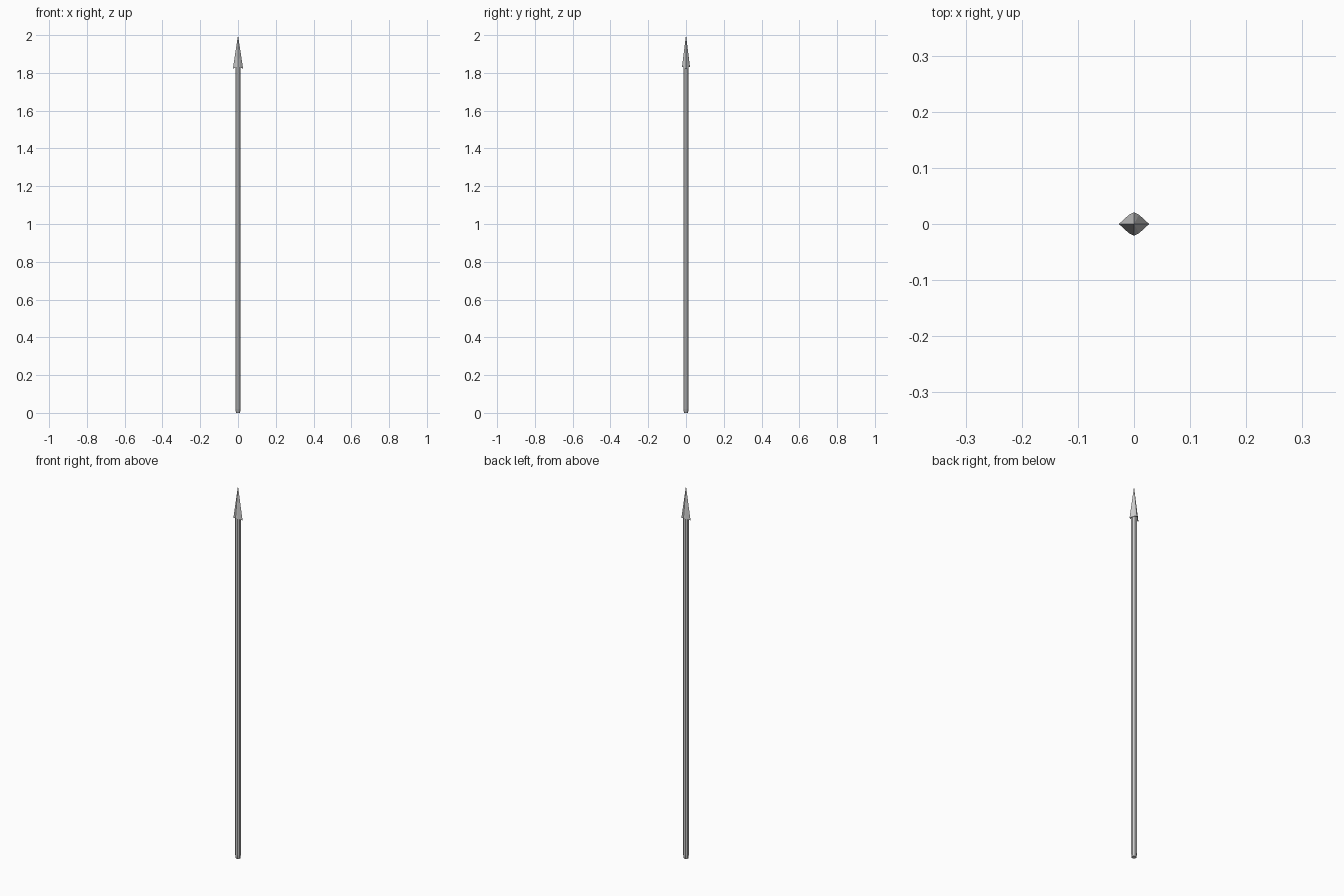
import bpy, bmesh, math

if "Cube" in bpy.data.objects:
    bpy.data.objects.remove(bpy.data.objects["Cube"])


def build(name, rings, tip=None, base=None):
    """Skin a stack of closed rings, with optional end points."""
    bm = bmesh.new()
    loops = [[bm.verts.new(p) for p in ring] for ring in rings]
    n = len(loops[0])
    for a, b in zip(loops, loops[1:]):
        for i in range(n):
            j = (i + 1) % n
            bm.faces.new((a[i], a[j], b[j], b[i]))
    for loop, end in ((loops[0], base), (loops[-1], tip)):
        if end is None:
            bm.faces.new(loop)
        else:
            v = bm.verts.new(end)
            for i in range(n):
                bm.faces.new((loop[i], loop[(i + 1) % n], v))
    bmesh.ops.recalc_face_normals(bm, faces=bm.faces)
    mesh = bpy.data.meshes.new(name)
    bm.to_mesh(mesh)
    bm.free()
    obj = bpy.data.objects.new(name, mesh)
    bpy.context.collection.objects.link(obj)
    return obj


def circle(radius, z, sides=8):
    step = math.tau / sides
    return [(radius * math.cos((i + 0.5) * step),
             radius * math.sin((i + 0.5) * step), z) for i in range(sides)]


# Long faceted pole with a slightly tapered butt
build("shaft", [circle(0.012, 0), circle(0.0145, 0.02), circle(0.0145, 1.84)])

# Flattened point: blade edges at the sides, rounded ridges front and back
quarter = [(0.027, 0, 1.822), (0.009, 0.0165, 1.831), (0, 0.021, 1.832),
           (-0.009, 0.0165, 1.831)]
section = quarter + [(-x, -y, z) for x, y, z in quarter]
build("spear_head", [section], tip=(0, 0, 2.0), base=(0, 0, 1.835))
